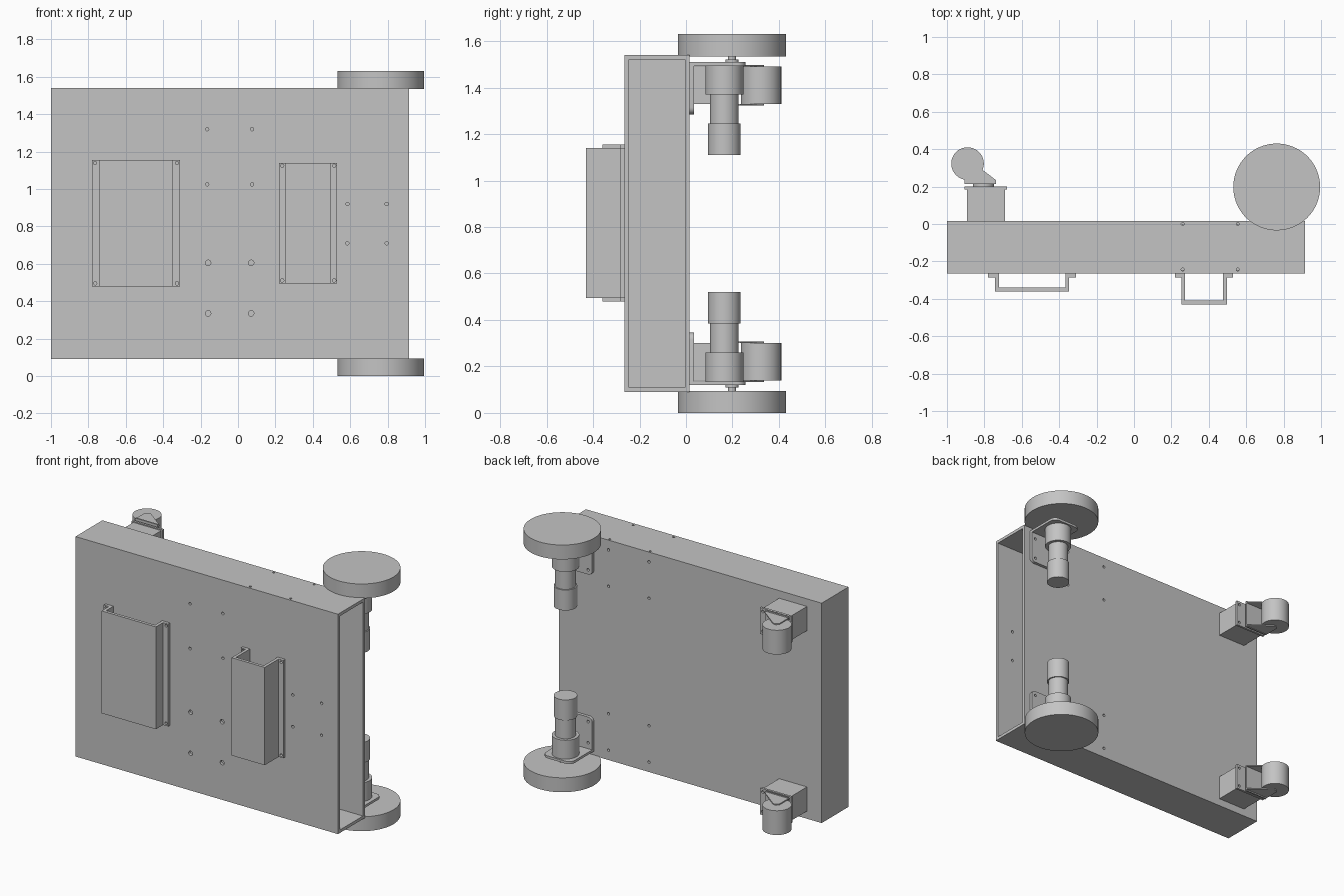
import bpy, bmesh
from math import sin, cos, pi, radians

if "Cube" in bpy.data.objects:
    bpy.data.objects.remove(bpy.data.objects["Cube"])

grey = bpy.data.materials.new("plain_grey")
grey.use_nodes = True
grey.diffuse_color = (0.55, 0.55, 0.55, 1)
grey.node_tree.nodes["Principled BSDF"].inputs["Base Color"].default_value = grey.diffuse_color

MID_Z = 0.815  # the cart is symmetric about this height
parts = []


def circle(u, v, r, n=48):
    return [(u + r * cos(2 * pi * i / n), v + r * sin(2 * pi * i / n)) for i in range(n)]


def rect(u0, u1, v0, v1):
    return [(u0, v0), (u1, v0), (u1, v1), (u0, v1)]


def tab(u0, u1, v0, v1, r):
    """Rectangle whose two corners at v1 are rounded."""
    s = 1 if v1 > v0 else -1
    arc = [i * pi / 12 for i in range(7)]
    right = [(u1 - r + r * cos(a), v1 + s * r * (sin(a) - 1)) for a in arc]
    left = [(u0 + r - r * cos(a), v) for a, (_, v) in zip(arc, right)]
    return [(u0, v0), (u1, v0)] + right + left[::-1]


def prism(name, profiles, axis, lo, hi):
    """Extrude one or more closed profiles along an axis into one object."""
    place = {"X": lambda u, v, w: (w, u, v),
             "Y": lambda u, v, w: (u, w, v),
             "Z": lambda u, v, w: (u, v, w)}[axis]
    bm = bmesh.new()
    for prof in profiles:
        a = [bm.verts.new(place(u, v, lo)) for u, v in prof]
        b = [bm.verts.new(place(u, v, hi)) for u, v in prof]
        bm.faces.new(a)
        bm.faces.new(b)
        for i in range(len(a)):
            j = (i + 1) % len(a)
            bm.faces.new((a[i], a[j], b[j], b[i]))
    bmesh.ops.recalc_face_normals(bm, faces=bm.faces)
    mesh = bpy.data.meshes.new(name)
    bm.to_mesh(mesh)
    bm.free()
    mesh.materials.append(grey)
    ob = bpy.data.objects.new(name, mesh)
    bpy.context.collection.objects.link(ob)
    parts.append(ob)
    return ob


def cut(ob, profiles, axis, lo, hi):
    """Subtract extruded profiles from a part."""
    tool = prism("cutter", profiles, axis, lo, hi)
    parts.remove(tool)
    tool.hide_render = True
    mod = ob.modifiers.new("cut", "BOOLEAN")
    mod.operation, mod.solver, mod.object = "DIFFERENCE", "EXACT", tool
    bpy.context.view_layer.objects.active = ob
    bpy.ops.object.modifier_apply(modifier=mod.name)
    bpy.data.objects.remove(tool)


def holes(us, vs, r):
    return [circle(u, v, r, 16) for u in us for v in vs]


# Hollow chassis, open at the +x end
chassis = prism("chassis", [rect(-1, 0.915, -0.265, 0.015)], "Z", 0.09, 1.54)
cut(chassis, [rect(-0.245, -0.005, 0.11, 1.52)], "X", -0.98, 1.0)

# Screw holes in the front, back and top walls
front_holes = (holes((-0.165, 0.075), (1.025, 1.32), 0.009)
               + holes((0.585, 0.795), (0.71, 0.92), 0.009)
               + holes((-0.16, 0.07), (0.335, 0.605), 0.015))
cut(chassis, front_holes, "Y", -0.3, -0.235)
cut(chassis, holes((0.26, 0.555), (0.155, 0.395, 1.235, 1.475), 0.009), "Y", -0.015, 0.04)
cut(chassis, holes((0.26, 0.555), (-0.243, 0.0), 0.008), "Z", 1.505, 1.56)


# Folded hat-shaped holders on the front
def holder(name, x0, x1, inset, depth, z0, z1):
    t, back = 0.02, -0.265
    a, b, f = x0 + inset, x1 - inset, back - depth
    prof = [(x0, back), (x0, back - t), (a, back - t), (a, f), (b, f), (b, back - t),
            (x1, back - t), (x1, back), (b - t, back), (b - t, f + t), (a + t, f + t), (a + t, back)]
    ob = prism(name, [prof], "Z", z0, z1)
    cut(ob, holes((x0 + 0.016, x1 - 0.016), (z0 + 0.016, z1 - 0.016), 0.009),
        "Y", back - 0.04, back + 0.01)


holder("wide_holder", -0.78, -0.31, 0.037, 0.095, 0.48, 1.155)
holder("deep_holder", 0.22, 0.53, 0.034, 0.165, 0.495, 1.14)

# Drive units and casters, mirrored about the middle height
for side in ("lower", "upper"):
    def z(h):
        return h if side == "lower" else 2 * MID_Z - h

    def solid(name, prof, z0, z1):
        return prism(f"{side}_{name}", [prof], "Z", z(z0), z(z1))

    # Drive wheel with shaft and stepped motor
    solid("drive_wheel", circle(0.763, 0.198, 0.232, 96), 0, 0.095)
    solid("drive_shaft", circle(0.763, 0.198, 0.018, 24), 0.09, 0.14)
    solid("shaft_collar", circle(0.763, 0.198, 0.028, 24), 0.11, 0.125)
    solid("gearbox", circle(0.763, 0.165, 0.082), 0.135, 0.26)
    solid("motor_body", circle(0.763, 0.165, 0.062), 0.26, 0.385)
    solid("motor_cap", circle(0.763, 0.165, 0.07), 0.385, 0.52)

    # Angle bracket carrying the motor
    solid("bracket_plate", tab(0.66, 0.87, 0.015, 0.257, 0.04), 0.12, 0.136)
    foot = prism(side + "_bracket_foot", [tab(0.66, 0.87, z(0.12), z(0.345), 0.03)],
                 "Y", 0.015, 0.035)
    cut(foot, holes((0.69, 0.84), (z(0.175), z(0.315)), 0.009), "Y", 0.01, 0.045)

    # Caster: block, plate, swivel, fork and roller
    solid("caster_block", rect(-0.893, -0.69, 0.015, 0.185), 0.14, 0.3)
    plate = solid("caster_plate", rect(-0.905, -0.68, 0.185, 0.2), 0.133, 0.307)
    cut(plate, holes((-0.885, -0.70), (z(0.155), z(0.285)), 0.009), "Y", 0.187, 0.21)
    prism(side + "_caster_swivel", [circle(-0.805, z(0.22), 0.057)], "Y", 0.2, 0.217)
    solid("fork_base", rect(-0.9, -0.737, 0.215, 0.225), 0.125, 0.31)
    cheek = [(-0.905, 0.215), (-0.737, 0.215), (-0.737, 0.234), (-0.8, 0.282),
             (-0.87, 0.335), (-0.89, 0.335), (-0.905, 0.32)]
    solid("fork_cheek_outer", cheek, 0.133, 0.14)
    solid("fork_cheek_inner", cheek, 0.3, 0.307)
    solid("caster_roller", circle(-0.89, 0.323, 0.087, 64), 0.14, 0.3)

# Smooth the round walls, keep the edges sharp
bpy.ops.object.select_all(action="DESELECT")
for ob in parts:
    ob.select_set(True)
bpy.context.view_layer.objects.active = parts[0]
bpy.ops.object.shade_smooth_by_angle(angle=radians(30))
